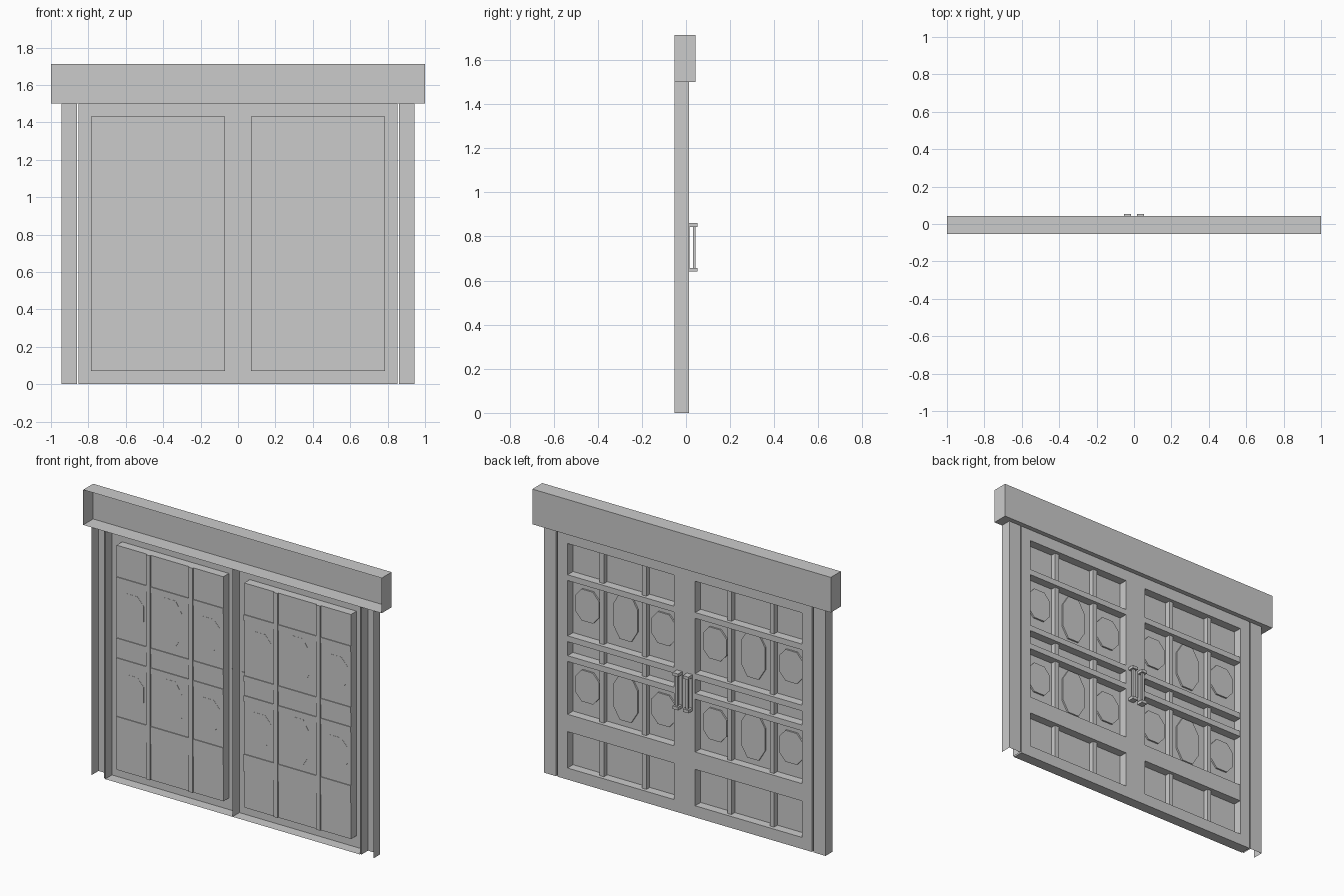
import bpy

if "Cube" in bpy.data.objects:
    bpy.data.objects.remove(bpy.data.objects["Cube"])

BACK, FACE, FLOOR = -0.053, 0.013, -0.04   # open rear edge, door face, recess floor


def make(name, verts, faces):
    me = bpy.data.meshes.new(name)
    me.from_pydata(verts, [], faces)
    me.update()
    ob = bpy.data.objects.new(name, me)
    bpy.context.collection.objects.link(ob)
    return ob


def loft(name, rings, cap_end=True, cap_start=False, skip=()):
    """Bridge successive (outline, y) rings; outlines run counter-clockwise in x-z."""
    n = len(rings[0][0])
    verts = [(x, y, z) for pts, y in rings for x, z in pts]
    faces = []
    for r in range(len(rings) - 1):
        for i in range(n):
            if i not in skip:
                a, b, j = r * n, (r + 1) * n, (i + 1) % n
                faces.append((b + i, b + j, a + j, a + i))
    last = (len(rings) - 1) * n
    if cap_end:
        faces.append(tuple(last + i for i in reversed(range(n))))
    if cap_start:
        faces.append(tuple(range(n)))
    return make(name, verts, faces)


def rect(xa, xb, z0, z1):
    x0, x1 = min(xa, xb), max(xa, xb)
    return [(x0, z0), (x1, z0), (x1, z1), (x0, z1)]


def box(name, xa, xb, y0, y1, z0, z1):
    r = rect(xa, xb, z0, z1)
    return loft(name, [(r, y0), (r, y1)], cap_start=True)


def octagon(cx, cz, w, h, cw, ch):
    return [(cx - cw, cz - h), (cx + cw, cz - h), (cx + w, cz - ch), (cx + w, cz + ch),
            (cx + cw, cz + h), (cx - cw, cz + h), (cx - w, cz + ch), (cx - w, cz - ch)]


# Header: hollow box, open at the front
r = rect(-1, 1, 1.5, 1.713)
loft("header", [(r, BACK), (r, 0.042)])

for side, s in (("left", -1), ("right", 1)):
    # Jamb: channel open at the front and both ends
    r = rect(s * 0.862, s * 0.944, 0, 1.5)
    loft(side + "_jamb", [(r, BACK), (r, FACE)], skip=(0, 2))

    # Door leaf: rim, face frame and recessed panel in one sheet
    outer = rect(0, s * 0.853, 0, 1.5)
    inner = rect(s * 0.07, s * 0.785, 0.07, 1.43)
    loft(side + "_door", [(outer, BACK), (outer, FACE), (inner, FACE), (inner, FLOOR)])

    # Horizontal rails across the recess
    for i, (z0, z1) in enumerate(((1.205, 1.24), (0.835, 0.87), (0.715, 0.75), (0.29, 0.395))):
        box(f"{side}_rail_{i}", s * 0.07, s * 0.785, FLOOR - 0.005, FACE - 0.001, z0, z1)

    # Vertical bars
    for i, x in enumerate((0.285, 0.57)):
        box(f"{side}_bar_{i}", s * (x - 0.014), s * (x + 0.014),
            FLOOR - 0.008, -0.008, 0.07, 1.43)

    # Octagonal raised panels, tall one in the middle column
    for row, cz in enumerate((1.06, 0.57)):
        for col, (cx, h) in enumerate(((0.172, 0.095), (0.427, 0.138), (0.683, 0.095))):
            o = octagon(s * cx, cz, 0.08, h, 0.038, h * 0.5)
            loft(f"{side}_octagon_{row}_{col}", [(o, FLOOR - 0.001), (o, FLOOR + 0.01)],
                 cap_start=True)

    # Pull handle: plate, two end blocks and a grip
    box(side + "_handle_plate", s * 0.016, s * 0.053, 0.009, 0.016, 0.64, 0.86)
    for end, z in (("lower", 0.64), ("upper", 0.842)):
        box(f"{side}_handle_{end}_block", s * 0.016, s * 0.053, FACE, 0.053, z, z + 0.018)
    box(side + "_handle_grip", s * 0.026, s * 0.043, 0.031, 0.044, 0.655, 0.845)
